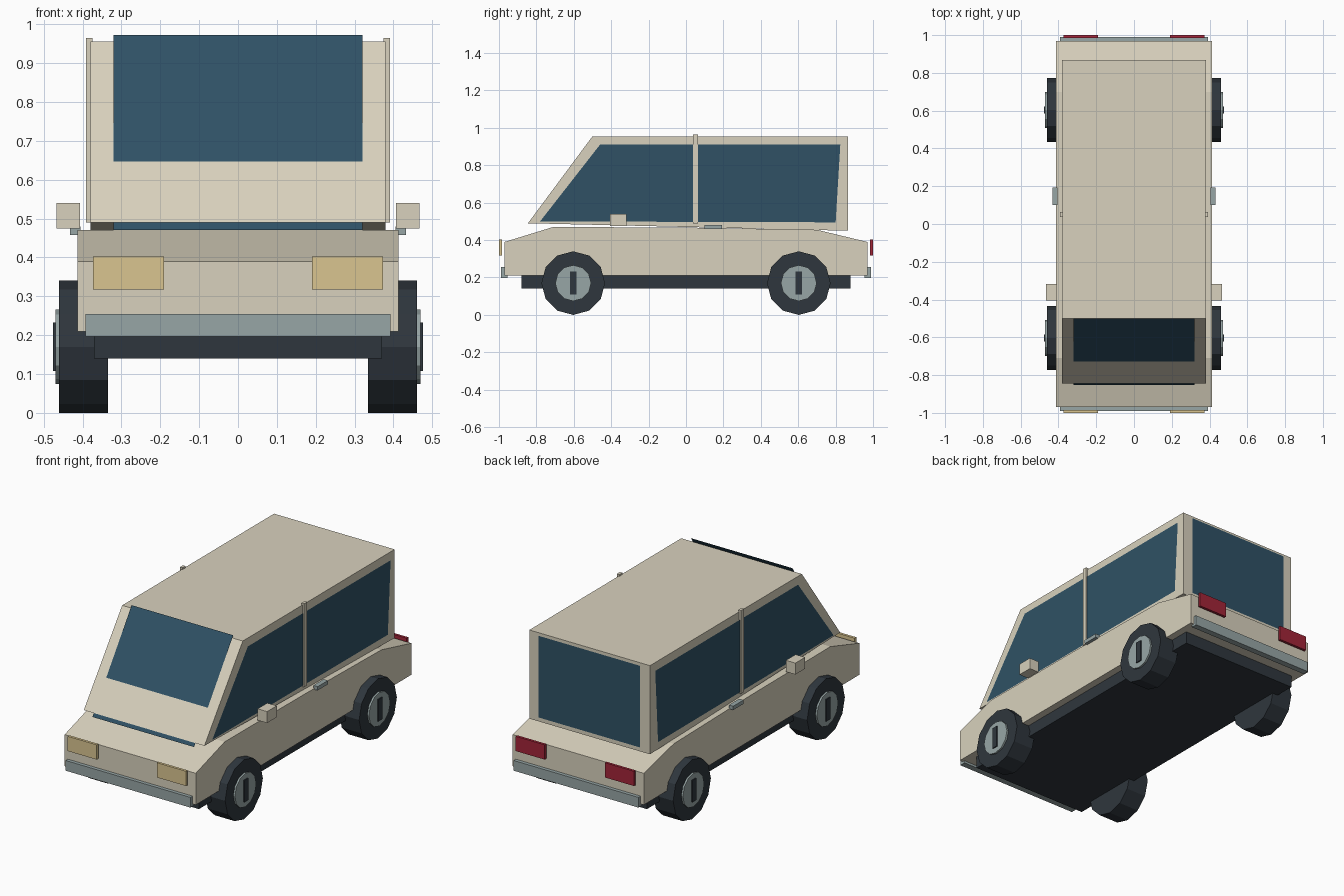
import bpy, bmesh, math
from mathutils import Vector, Matrix

cube = bpy.data.objects.get("Cube")
if cube:
    bpy.data.objects.remove(cube, do_unlink=True)


def material(name, rgb):
    m = bpy.data.materials.new(name)
    m.use_nodes = True
    m.diffuse_color = (*rgb, 1)
    m.node_tree.nodes["Principled BSDF"].inputs["Base Color"].default_value = (*rgb, 1)
    return m


cream = material("cream paint", (0.69, 0.64, 0.51))
glass = material("blue glass", (0.029, 0.083, 0.13))
rubber = material("dark rubber", (0.028, 0.037, 0.047))
metal = material("grey metal", (0.31, 0.38, 0.38))
amber = material("headlight yellow", (0.70, 0.56, 0.28))
red = material("tail light red", (0.36, 0.018, 0.04))


def finish(name, bm, mat):
    mesh = bpy.data.meshes.new(name)
    bm.to_mesh(mesh)
    bm.free()
    mesh.materials.append(mat)
    obj = bpy.data.objects.new(name, mesh)
    bpy.context.collection.objects.link(obj)
    return obj


def prism(name, profile, half_width, mat):
    """Closed side profile (y, z) extruded across the car."""
    bm = bmesh.new()
    face = bm.faces.new([bm.verts.new((-half_width, y, z)) for y, z in profile])
    new = bmesh.ops.extrude_face_region(bm, geom=[face])["geom"]
    verts = [v for v in new if isinstance(v, bmesh.types.BMVert)]
    bmesh.ops.translate(bm, verts=verts, vec=(2 * half_width, 0, 0))
    bmesh.ops.recalc_face_normals(bm, faces=bm.faces)
    return finish(name, bm, mat)


def box(name, xs, ys, zs, mat):
    bm = bmesh.new()
    bmesh.ops.create_cube(bm, size=1)
    lo, hi = Vector((xs[0], ys[0], zs[0])), Vector((xs[1], ys[1], zs[1]))
    for v in bm.verts:
        v.co = (lo + hi) / 2 + v.co * (hi - lo)
    return finish(name, bm, mat)


def panel(name, points, outward, mat):
    """Single pane whose face looks outward."""
    bm = bmesh.new()
    face = bm.faces.new([bm.verts.new(p) for p in points])
    face.normal_update()
    if face.normal.dot(Vector(outward)) < 0:
        face.normal_flip()
    return finish(name, bm, mat)


def disc(name, centre, radius, depth, mat):
    """Twelve-sided cylinder on the x axis with a corner at the bottom."""
    bm = bmesh.new()
    bmesh.ops.create_cone(bm, cap_ends=True, segments=12, radius1=radius, radius2=radius,
                          depth=depth, matrix=Matrix.Translation(centre) @ Matrix.Rotation(math.pi / 2, 4, 'Y'))
    return finish(name, bm, mat)


def span(side, a, b):
    return sorted((side * a, side * b))


# Body, cabin and floor
prism("body", [(-.97, .21), (-.97, .39), (-.71, .47), (.0, .467), (.7, .455), (.97, .39), (.97, .21)], .413, cream)
prism("cabin", [(-.845, .49), (-.5, .955), (.867, .955), (.867, .45)], .38, cream)
box("chassis", (-.37, .37), (-.88, .88), (.14, .23), rubber)

# Windscreen and rear window
panel("windscreen", [(-.32, -.853, .47), (.32, -.853, .47), (.32, -.5, .972), (-.32, -.5, .972)], (0, -1, 0), glass)
panel("rear_window", [(-.32, .872, .475), (.32, .872, .475), (.32, .872, .94), (-.32, .872, .94)], (0, 1, 0), glass)

# Bumpers
box("front_bumper", (-.393, .393), (-.99, -.955), (.197, .255), metal)
box("rear_bumper", (-.393, .393), (.955, .99), (.197, .255), metal)

# Parts found on both sides
for side, label in ((1, "left"), (-1, "right")):
    x = side * .384
    panel(label + "_side_windows", [(x, -.78, .5), (x, -.46, .91), (x, .825, .91), (x, .8, .495)],
          (side, 0, 0), glass)
    box(label + "_door_pillar", span(side, .375, .391), (.037, .064), (.49, .965), cream)
    box(label + "_mirror", span(side, .407, .467), (-.405, -.318), (.475, .54), cream)
    box(label + "_door_handle", span(side, .405, .432), (.1, .192), (.458, .48), metal)
    box(label + "_headlight", span(side, .19, .373), (-1, -.985), (.318, .402), amber)
    box(label + "_tail_light", span(side, .19, .373), (.985, 1), (.318, .402), red)
    for y, end in ((-.603, "front"), (.603, "rear")):
        wheel = label + "_" + end
        disc(wheel + "_tyre", (side * .3975, y, .17), .17, .125, rubber)
        disc(wheel + "_hub", (side * .455, y, .17), .096, .03, metal)
        box(wheel + "_hub_bar", span(side, .46, .476), (y - .018, y + .018), (.108, .233), rubber)
